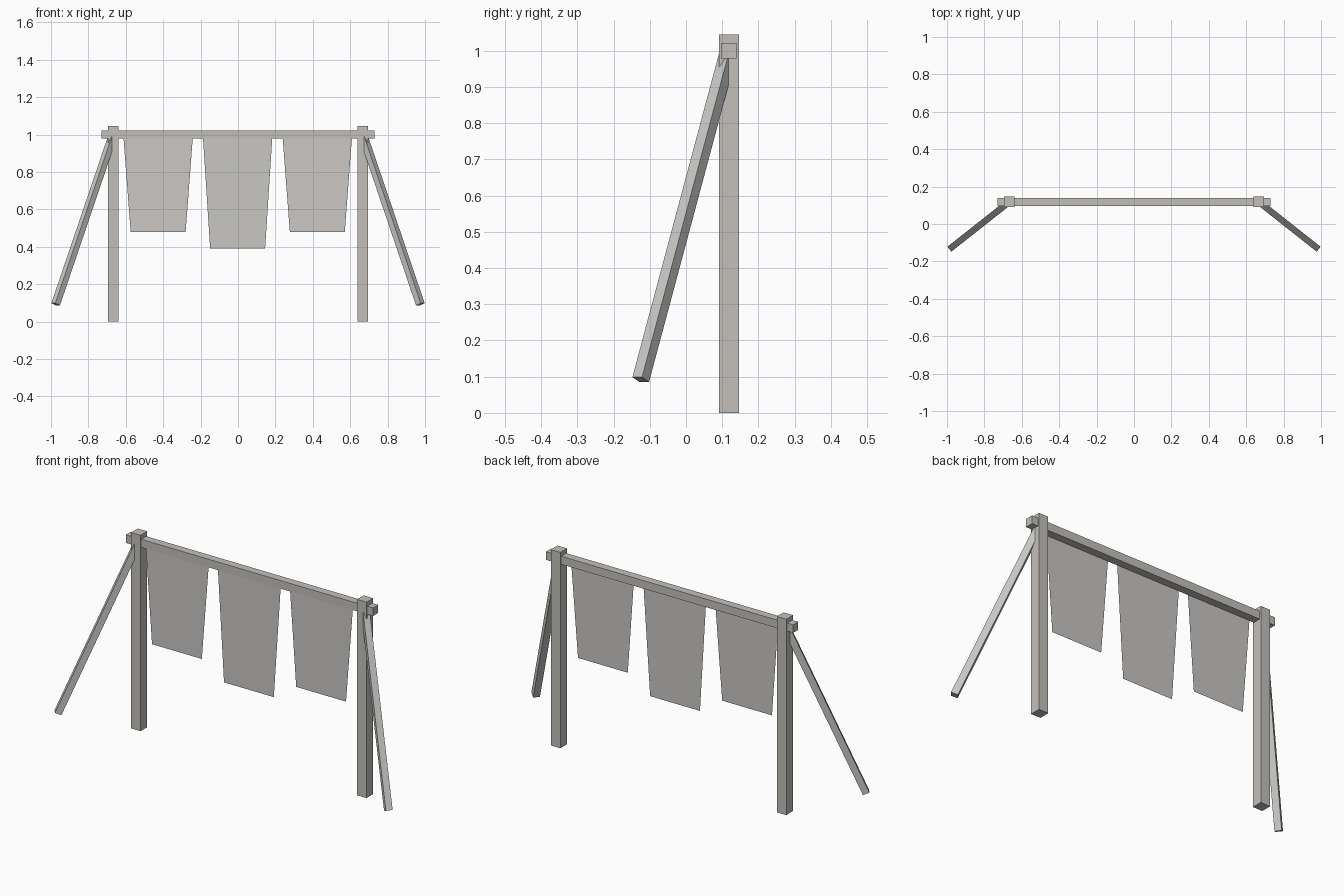
import bpy
from mathutils import Matrix, Vector

default = bpy.data.objects.get("Cube")
if default:
    bpy.data.objects.remove(default, do_unlink=True)


def make_material(name, rgb):
    mat = bpy.data.materials.new(name)
    mat.use_nodes = True
    mat.diffuse_color = (*rgb, 1)
    bsdf = mat.node_tree.nodes["Principled BSDF"]
    bsdf.inputs["Base Color"].default_value = (*rgb, 1)
    bsdf.inputs["Roughness"].default_value = 0.8
    return mat


post_grey = make_material("weathered post grey", (0.55, 0.53, 0.50))
brace_grey = make_material("pale brace grey", (0.58, 0.58, 0.57))
cloth_grey = make_material("cloth grey", (0.59, 0.57, 0.55))


def box(name, size, center, mat):
    bpy.ops.mesh.primitive_cube_add(size=1)
    obj = bpy.context.object
    obj.name = name
    obj.data.transform(Matrix.Diagonal((*size, 1)))
    obj.location = center
    obj.data.materials.append(mat)
    return obj


def strut(name, start, end, thickness, mat):
    """Square bar between two points, with its side faces kept vertical."""
    start, end = Vector(start), Vector(end)
    along = (end - start).normalized()
    side = along.cross(Vector((0, 0, 1))).normalized()
    up = side.cross(along)
    obj = box(name, (thickness, thickness, (end - start).length),
              (start + end) / 2, mat)
    turn = Matrix((side, up, along)).transposed()
    if turn.determinant() < 0:
        turn = Matrix((-side, up, along)).transposed()
    obj.rotation_euler = turn.to_euler()
    return obj


def banner(name, x, bottom):
    """Tapered cloth hanging from the front of the beam."""
    top_half, bottom_half = 0.185, 0.147
    verts = [(x - top_half, 0.098, 0.98), (x + top_half, 0.098, 0.98),
             (x + bottom_half, 0.095, bottom), (x - bottom_half, 0.095, bottom)]
    mesh = bpy.data.meshes.new(name)
    mesh.from_pydata(verts, [], [(3, 2, 1, 0)])
    mesh.materials.append(cloth_grey)
    obj = bpy.data.objects.new(name, mesh)
    bpy.context.collection.objects.link(obj)


# Posts and splayed braces
for side_name, s in (("left", 1), ("right", -1)):
    box(side_name + "_post", (0.056, 0.056, 1.045),
        (s * 0.667, 0.119, 0.5225), post_grey)
    strut(side_name + "_brace", (s * 0.667, 0.118, 1.0),
          (s * 0.975, -0.125, 0.092), 0.034, brace_grey)

# Crossbeam through the posts
box("crossbeam", (1.46, 0.043, 0.043), (0, 0.118, 1.0), post_grey)

# Hanging banners
banner("right_banner", -0.427, 0.48)
banner("middle_banner", -0.002, 0.39)
banner("left_banner", 0.424, 0.48)
